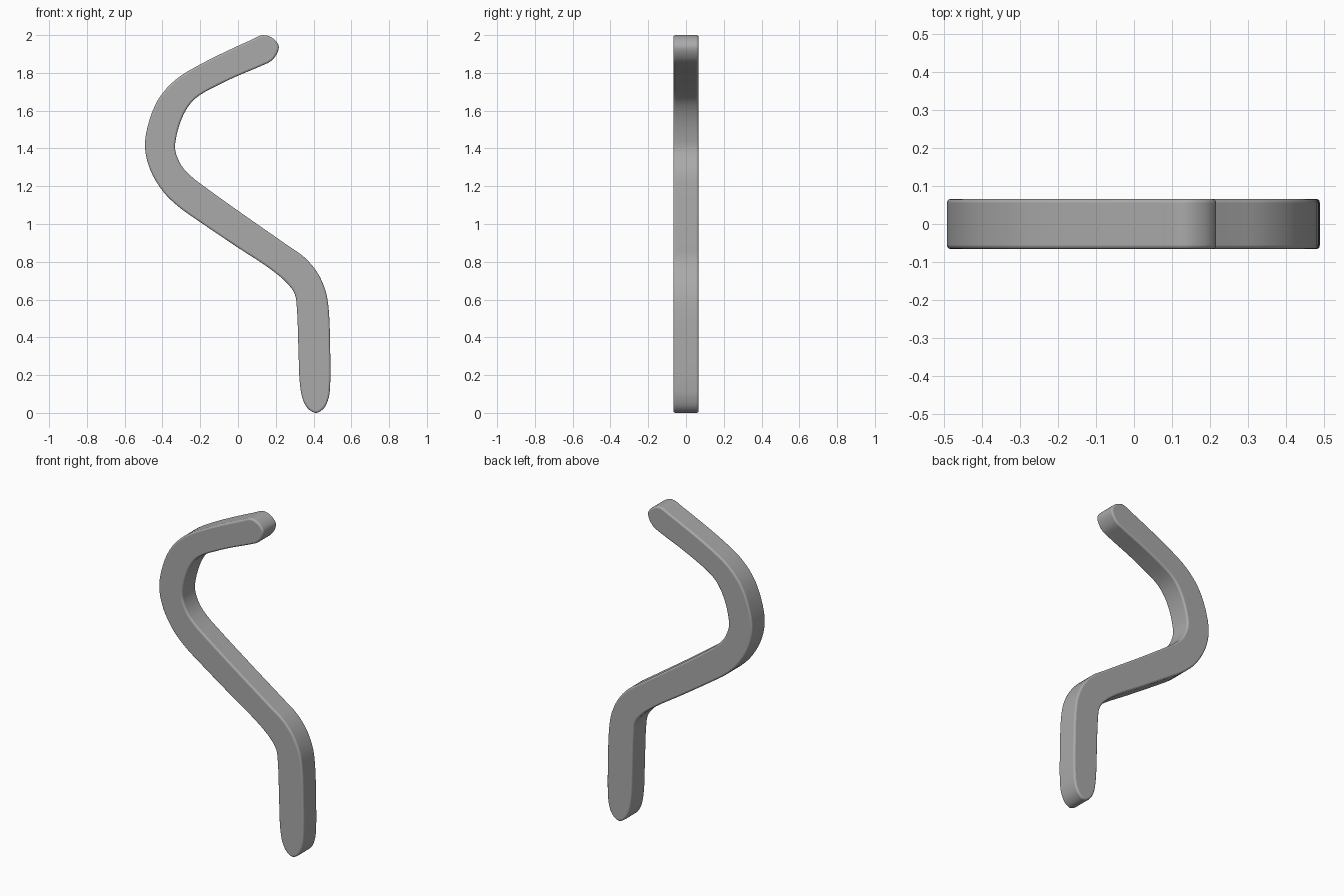
import bpy
import bmesh
from mathutils import Vector

default_cube = bpy.data.objects.get("Cube")
if default_cube:
    bpy.data.objects.remove(default_cube, do_unlink=True)

HALF_DEPTH = 0.066
STEPS = 4

# Silhouette in x and z, split by stretch of the bent bar
left_edge = [
    (.06, 1.97), (-.2, 1.845), (-.335, 1.76), (-.425, 1.655), (-.48, 1.51),
    (-.492, 1.4), (-.463, 1.283), (-.395, 1.17), (-.31, 1.088), (-.2, 1.01),
    (0, .875), (.167, .765), (.257, .69), (.3, .63), (.312, .55), (.32, .335),
]
lower_tip = [
    (.328, .15), (.345, .066), (.375, .018), (.415, 0), (.456, .026),
    (.48, .08), (.488, .15),
]
right_edge = [
    (.488, .335), (.48, .55), (.463, .648), (.42, .743), (.352, .823),
    (.262, .887), (0, 1.07), (-.178, 1.198), (-.245, 1.25), (-.3, 1.31),
    (-.332, 1.39), (-.327, 1.46), (-.295, 1.565), (-.25, 1.64),
    (-.198, 1.685), (-.1, 1.738), (0, 1.785),
]
upper_tip = [(.13, 1.84), (.178, 1.865), (.21, 1.91), (.215, 1.945), (.188, 1.98), (.135, 2)]


def smooth_loop(points, steps):
    """Closed centripetal spline through all points."""
    pts = [Vector(p) for p in points]
    count = len(pts)
    result = []
    for i in range(count):
        a, b, c, d = (pts[(i + k - 1) % count] for k in range(4))
        t1 = (b - a).length ** 0.5
        t2 = t1 + (c - b).length ** 0.5
        t3 = t2 + (d - c).length ** 0.5
        for s in range(steps):
            t = t1 + (t2 - t1) * s / steps
            ab = a.lerp(b, t / t1)
            bc = b.lerp(c, (t - t1) / (t2 - t1))
            cd = c.lerp(d, (t - t2) / (t3 - t2))
            abc = ab.lerp(bc, t / t2)
            bcd = bc.lerp(cd, (t - t1) / (t3 - t1))
            result.append(abc.lerp(bcd, (t - t1) / (t2 - t1)))
    return result


def make_material(name, colour):
    material = bpy.data.materials.new(name)
    material.use_nodes = True
    material.diffuse_color = colour
    material.node_tree.nodes["Principled BSDF"].inputs["Base Color"].default_value = colour
    return material


# Flat outline pulled through the depth of the bar
outline = smooth_loop(left_edge + lower_tip + right_edge + upper_tip, STEPS)
bm = bmesh.new()
front = bm.faces.new([bm.verts.new((p.x, -HALF_DEPTH, p.y)) for p in outline])
extruded = bmesh.ops.extrude_face_region(bm, geom=[front], use_keep_orig=True)
back_verts = [g for g in extruded["geom"] if isinstance(g, bmesh.types.BMVert)]
bmesh.ops.translate(bm, vec=(0, 2 * HALF_DEPTH, 0), verts=back_verts)
bmesh.ops.recalc_face_normals(bm, faces=bm.faces)
mesh = bpy.data.meshes.new("curved_bar")
bm.to_mesh(mesh)
bm.free()

bar = bpy.data.objects.new("curved_bar", mesh)
bpy.context.collection.objects.link(bar)
mesh.materials.append(make_material("plain grey", (0.4, 0.4, 0.4, 1)))

# Softened rims
bevel = bar.modifiers.new("rounded_rims", "BEVEL")
bevel.width = 0.01
bevel.segments = 3
bevel.limit_method = "ANGLE"
bevel.angle_limit = 1.0

bpy.context.view_layer.objects.active = bar
bar.select_set(True)
bpy.ops.object.shade_smooth_by_angle(angle=0.7)
